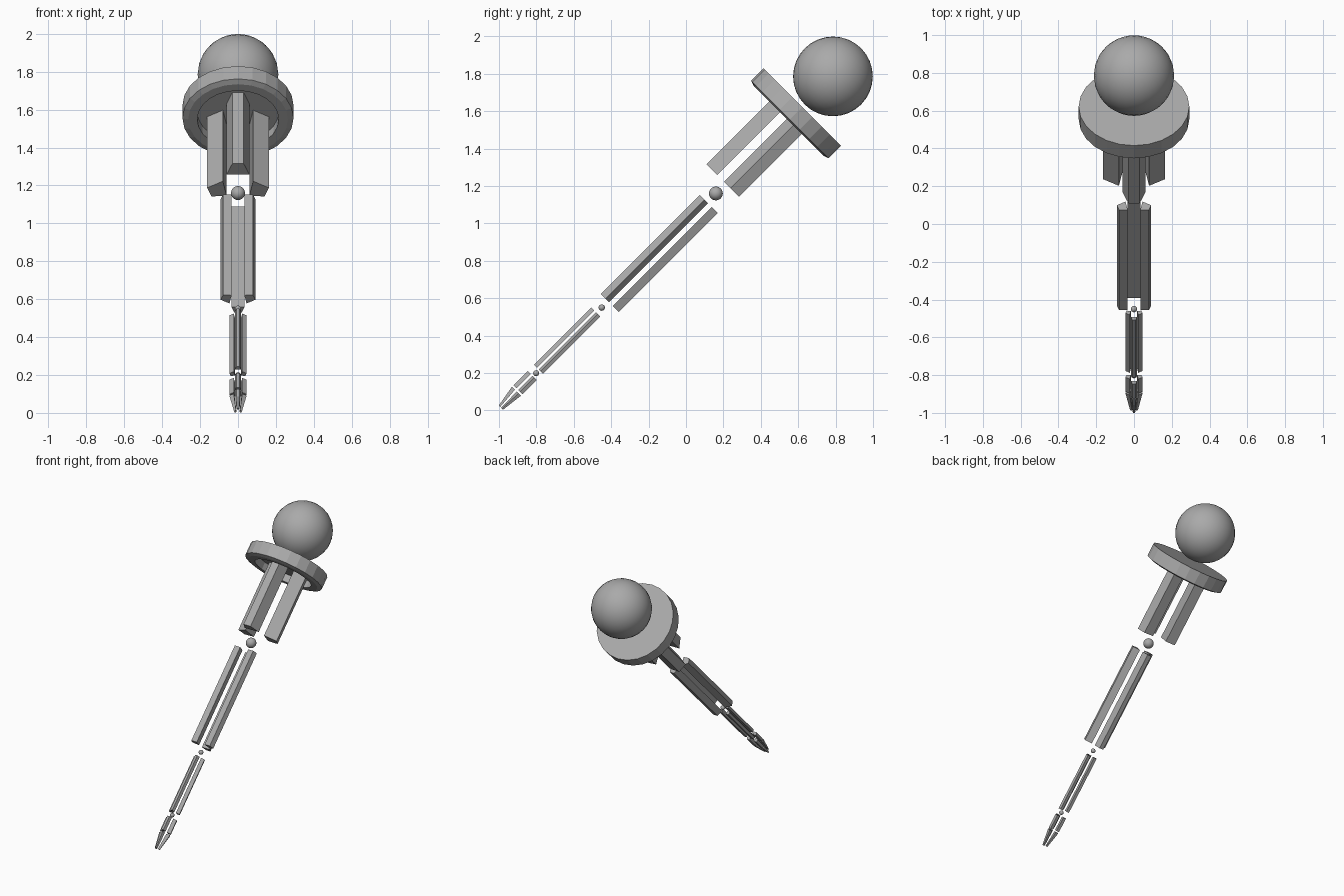
import bpy, bmesh, math
from mathutils import Matrix, Vector

if "Cube" in bpy.data.objects:
    bpy.data.objects.remove(bpy.data.objects["Cube"])

# Everything is laid out along a vertical axis, then tilted 45 degrees
TILT = Matrix.Translation((0, 0, 1)) @ Matrix.Rotation(math.radians(-45), 4, 'X')

grey = bpy.data.materials.new("mid_grey")
grey.diffuse_color = (0.4, 0.4, 0.4, 1)
grey.use_nodes = True
grey.node_tree.nodes["Principled BSDF"].inputs["Base Color"].default_value = grey.diffuse_color


def finish(name, bm):
    bmesh.ops.recalc_face_normals(bm, faces=bm.faces)
    mesh = bpy.data.meshes.new(name)
    bm.to_mesh(mesh)
    bm.free()
    mesh.materials.append(grey)
    obj = bpy.data.objects.new(name, mesh)
    obj.matrix_world = TILT
    bpy.context.collection.objects.link(obj)
    return obj


def loft(name, rings):
    """Skin a stack of equal-sized rings and cap both ends."""
    bm = bmesh.new()
    loops = [[bm.verts.new(p) for p in ring] for ring in rings]
    n = len(loops[0])
    for a, b in zip(loops, loops[1:]):
        for i in range(n):
            j = (i + 1) % n
            bm.faces.new((a[i], a[j], b[j], b[i]))
    bm.faces.new(loops[0])
    bm.faces.new(loops[-1])
    return finish(name, bm)


def ball(name, height, radius, segments=32):
    bm = bmesh.new()
    bmesh.ops.create_uvsphere(bm, u_segments=segments, v_segments=segments // 2,
                              radius=radius,
                              matrix=Matrix.Translation((0, 0, height)))
    for f in bm.faces:
        f.smooth = True
    return finish(name, bm)


# Cross-sections of the three bars that make up each segment
CENTRE = [(-0.03, -0.145), (0.03, -0.145), (0.06, -0.064), (-0.06, -0.064)]
SIDE = [(0.08, -0.014), (0.163, 0.035), (0.14, 0.099), (0.06, 0.095)]
MIRRORED = [(-x, y) for x, y in SIDE]


def segment(name, low, high, k_low, k_high, flip=1):
    """Three bars around the axis, optionally tapered or turned over."""
    parts = (("centre", CENTRE), ("right", SIDE), ("left", MIRRORED))
    for part, section in parts:
        loft(f"{name}_{part}_bar",
             [[Vector((x * k, y * k * flip, s)) for x, y in section]
              for s, k in ((low, k_low), (high, k_high))])


# Bars from the collar down to the tip
segment("upper", 0.30, 0.84, 1, 1)
segment("middle", -0.59, 0.16, 0.56, 0.56, flip=-1)
segment("lower", -1.11, -0.677, 0.28, 0.28)
segment("end", -1.265, -1.157, 0.28, 0.28)
segment("tip", -1.397, -1.275, 0.13, 0.28)

# Collar disc with a recessed underside
SIDES = 24
profile = [(0.293, 0.88), (0.293, 0.785), (0.263, 0.775), (0.215, 0.775), (0.215, 0.83)]
loft("collar", [[Vector((r * math.cos(2 * math.pi * i / SIDES),
                         r * math.sin(2 * math.pi * i / SIDES), s))
                 for i in range(SIDES)] for r, s in profile])

# Large end ball and the small joints
ball("end_ball", 1.111, 0.213)
ball("upper_joint", 0.226, 0.037, 24)
ball("middle_joint", -0.637, 0.017, 16)
ball("lower_joint", -1.133, 0.016, 16)
